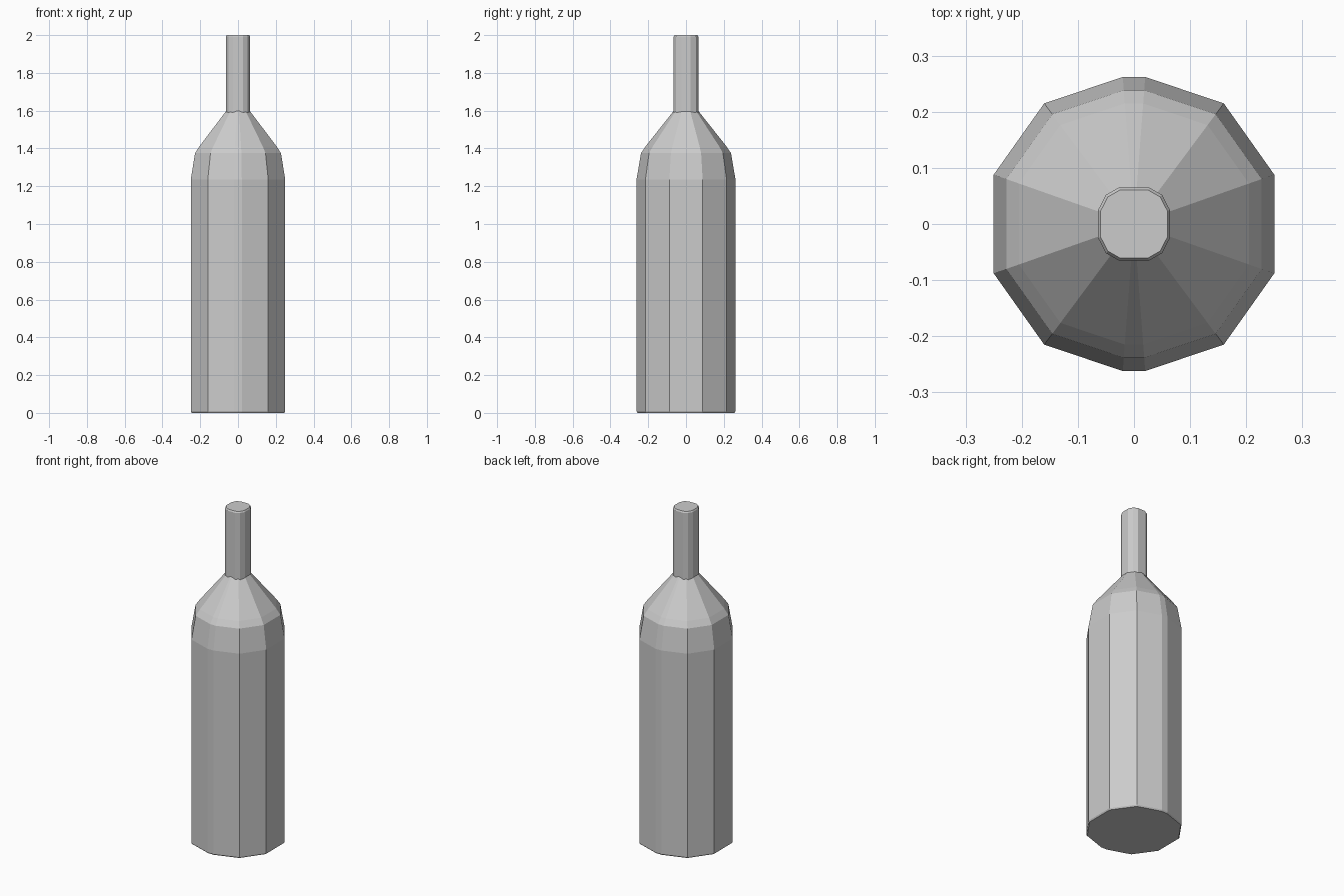
import bpy
import bmesh

cube = bpy.data.objects.get("Cube")
if cube:
    bpy.data.objects.remove(cube, do_unlink=True)

grey = bpy.data.materials.new("plain grey")
grey.use_nodes = True
colour = (0.6, 0.6, 0.6, 1)
grey.diffuse_color = colour
grey.node_tree.nodes["Principled BSDF"].inputs["Base Color"].default_value = colour


def full_outline(quarter):
    """Mirror one quarter of a cross-section into a closed loop."""
    half = quarter + [(x, -y) for x, y in reversed(quarter)]
    return half + [(-x, -y) for x, y in half]


def loft(name, outline, levels):
    """Stack scaled copies of an outline at (height, scale) levels, with caps."""
    bm = bmesh.new()
    rings = [[bm.verts.new((x * s, y * s, z)) for x, y in outline] for z, s in levels]
    count = len(outline)
    for low, high in zip(rings, rings[1:]):
        for i in range(count):
            j = (i + 1) % count
            bm.faces.new((low[i], low[j], high[j], high[i]))
    bm.faces.new(rings[0])
    bm.faces.new(rings[-1])
    bmesh.ops.recalc_face_normals(bm, faces=bm.faces)
    mesh = bpy.data.meshes.new(name)
    bm.to_mesh(mesh)
    bm.free()
    mesh.materials.append(grey)
    obj = bpy.data.objects.new(name, mesh)
    bpy.context.collection.objects.link(obj)
    return obj


# Faceted body with a narrow bottom chamfer and a two-step shoulder
body_outline = full_outline([(0.02, 0.262), (0.16, 0.215), (0.25, 0.088)])
loft("bottle_body", body_outline,
     [(0, 0.98), (0.008, 1), (1.235, 1), (1.375, 0.91), (1.41, 0.82), (1.6, 0.245)])

# Slim neck with a chamfered, closed top
neck_outline = full_outline([(0.027, 0.065), (0.05, 0.052), (0.064, 0.025)])
loft("bottle_neck", neck_outline, [(1.585, 1), (1.992, 1), (2, 0.93)])
